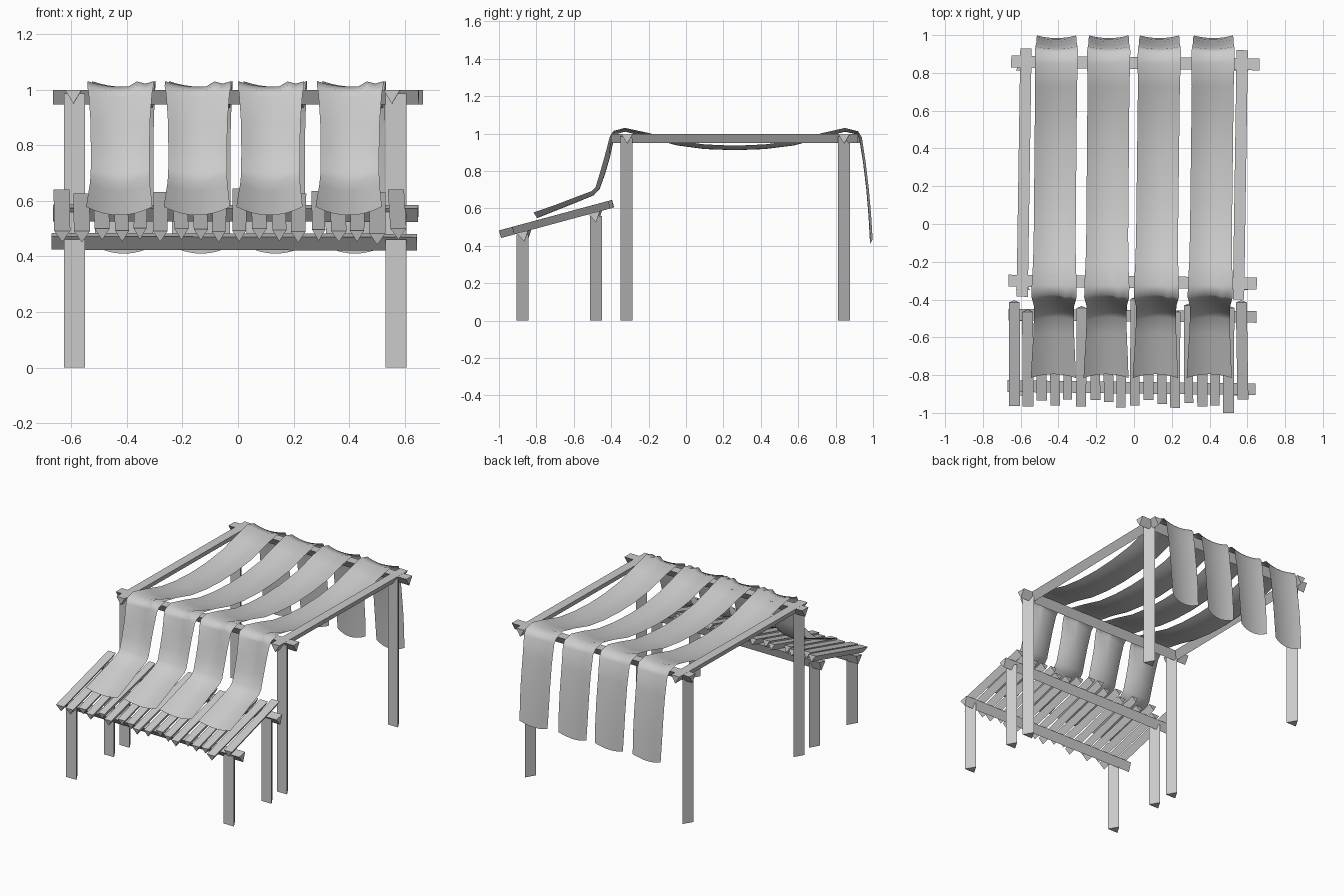
import bpy, bmesh, random
from mathutils import Vector

random.seed(4)


def finish(bm, name, smooth=False):
    bmesh.ops.recalc_face_normals(bm, faces=bm.faces)
    me = bpy.data.meshes.new(name)
    bm.to_mesh(me)
    bm.free()
    ob = bpy.data.objects.new(name, me)
    bpy.context.collection.objects.link(ob)
    for p in me.polygons:
        p.use_smooth = smooth
    return ob


def prism(name, p0, p1, w, h, up):
    """Three-sided timber: flat face centred on p0-p1 facing up, ridge opposite."""
    p0, p1, up = Vector(p0), Vector(p1), Vector(up)
    d = (p1 - p0).normalized()
    side = d.cross(up).normalized()
    nrm = side.cross(d).normalized()
    bm = bmesh.new()
    rings = [[bm.verts.new(p + o) for o in (side * w / 2, -side * w / 2, -nrm * h)]
             for p in (p0, p1)]
    a, b = rings
    bm.faces.new(a)
    bm.faces.new(b[::-1])
    for i in range(3):
        j = (i + 1) % 3
        bm.faces.new((a[i], a[j], b[j], b[i]))
    return finish(bm, name)


UP = (0, 0, 1)

# Posts: flat side to the front
for label, y, top in (("bench_front_post", -0.907, 0.46), ("bench_rear_post", -0.513, 0.56),
                      ("canopy_front_post", -0.35, 0.985), ("canopy_rear_post", 0.813, 0.985)):
    for side, x in (("left", -0.588), ("right", 0.568)):
        prism(f"{label}_{side}", (x, y, 0), (x, y, top), 0.075, 0.064, (0, -1, 0))

# Cross beams
prism("canopy_front_beam", (-0.665, -0.30, 0.998), (0.65, -0.315, 0.998), 0.063, 0.052, UP)
prism("canopy_rear_beam", (-0.65, 0.86, 0.998), (0.665, 0.845, 0.998), 0.063, 0.052, UP)
prism("shelf_rear_beam", (-0.665, -0.48, 0.58), (0.648, -0.492, 0.578), 0.063, 0.055, (0, -0.2, 1))
prism("shelf_front_beam", (-0.67, -0.858, 0.478), (0.643, -0.875, 0.475), 0.063, 0.055, (0, -0.2, 1))

# Side rails
prism("side_rail_left", (-0.592, -0.385, 0.999), (-0.572, 0.93, 0.999), 0.06, 0.05, UP)
prism("side_rail_right", (0.553, -0.40, 0.999), (0.573, 0.92, 0.999), 0.06, 0.05, UP)

# Sloping shelf slats
for i in range(18):
    x = -0.633 + 0.0709 * i
    outer = i in (0, 1, 16, 17)
    w = 0.058 if outer else random.uniform(0.044, 0.055)
    y0 = -1.0 if i == 16 else random.uniform(-0.975, -0.925)
    y1 = random.uniform(-0.47, -0.39)
    if i in (0, 17):
        y1 = -0.415
    zt = lambda y: 0.482 + 0.27 * (y + 1)
    skew = random.uniform(-0.005, 0.005)
    prism(f"shelf_slat_{i + 1}", (x - skew, y0, zt(y0)), (x + skew, y1, zt(y1)), w, 0.042, UP)

# Cloth strip profile at the edges: y, z, inward direction and depth of the hollow, width
PROFILE = [
    (-0.815, 0.578, 0.02, -0.03, 0.238), (-0.70, 0.618, 0.01, -0.028, 0.228),
    (-0.59, 0.66, 0.01, -0.026, 0.216), (-0.505, 0.692, 0.012, -0.022, 0.212),
    (-0.483, 0.715, 0.022, -0.01, 0.211), (-0.46, 0.79, 0.028, -0.005, 0.211),
    (-0.433, 0.885, 0.028, -0.005, 0.214), (-0.407, 0.985, 0.022, -0.012, 0.228),
    (-0.39, 1.012, 0.012, -0.016, 0.238), (-0.325, 1.03, 0.0, -0.02, 0.238),
    (-0.20, 1.003, 0.0, -0.025, 0.226), (-0.05, 0.962, 0.0, -0.025, 0.222),
    (0.10, 0.942, 0.0, -0.025, 0.222), (0.26, 0.935, 0.0, -0.024, 0.222),
    (0.42, 0.942, 0.0, -0.025, 0.222), (0.58, 0.962, 0.0, -0.025, 0.222),
    (0.73, 1.003, 0.0, -0.025, 0.222), (0.85, 1.03, 0.0, -0.02, 0.228),
    (0.92, 1.012, -0.008, -0.016, 0.228), (0.94, 0.98, -0.014, -0.008, 0.222),
    (0.96, 0.85, -0.014, 0.0, 0.214), (0.978, 0.70, -0.014, 0.0, 0.214),
    (0.99, 0.56, -0.014, -0.005, 0.212), (0.998, 0.435, -0.014, -0.025, 0.205),
]
COLS = 8

# Four draped cloth strips
for k, (xf, xb) in enumerate(((-0.427, -0.41), (-0.148, -0.133), (0.113, 0.135), (0.398, 0.42))):
    bm = bmesh.new()
    grid = []
    for y, z, dy, dz, w in PROFILE:
        xc = xf + (xb - xf) * (y + 0.815) / 1.813
        row = []
        for c in range(COLS + 1):
            u = 2 * c / COLS - 1
            s = 1 - u * u
            # small pinch in the cloth over the front beam
            lift = 0.014 if c == COLS - 2 and -0.41 < y < -0.3 else 0
            row.append(bm.verts.new((xc + u * w / 2, y + dy * s - lift * 0.5, z + dz * s + lift)))
        grid.append(row)
    for a, b in zip(grid, grid[1:]):
        for c in range(COLS):
            bm.faces.new((a[c], a[c + 1], b[c + 1], b[c]))
    finish(bm, f"cloth_strip_{k + 1}", True)
